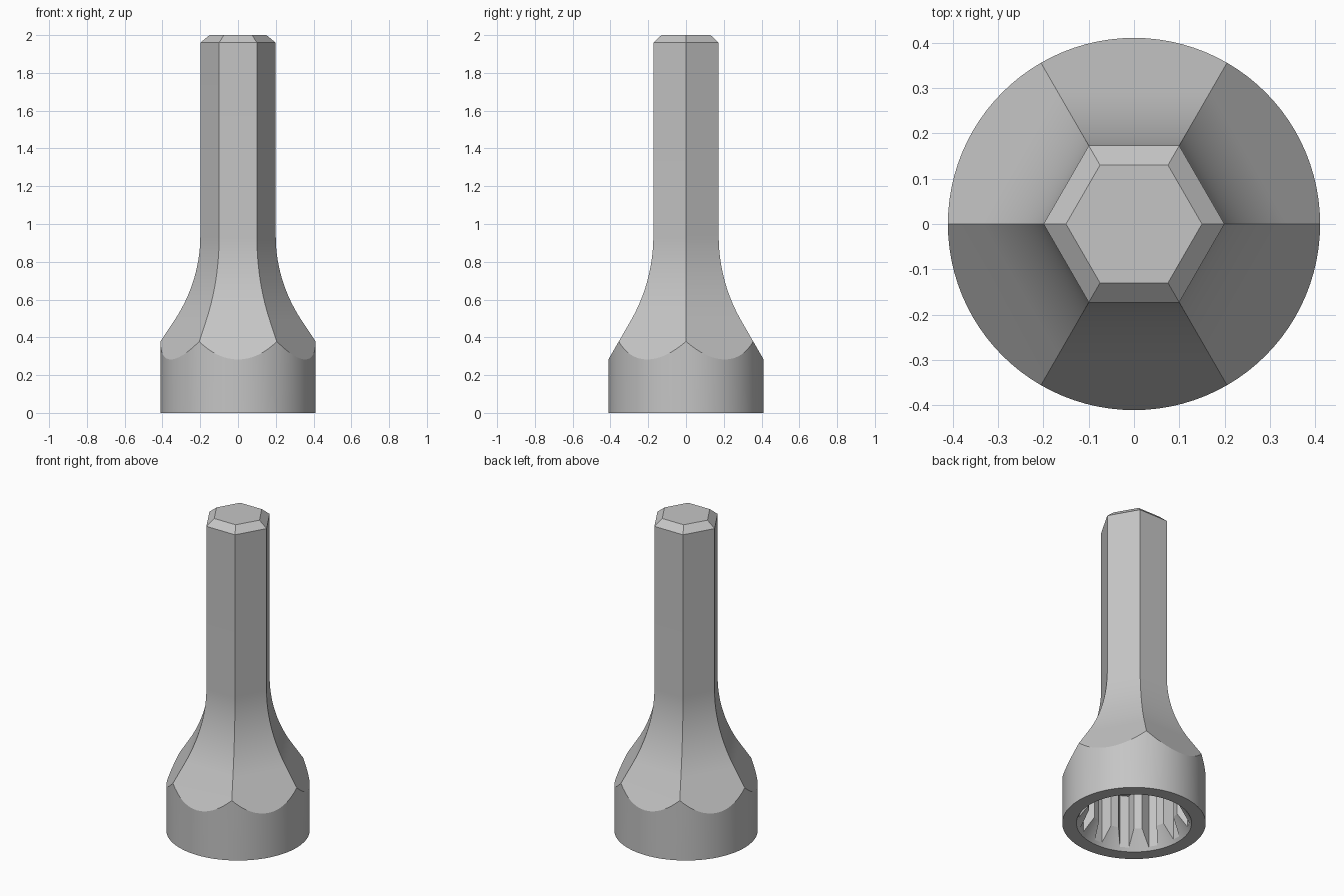
import bpy
import bmesh
from math import sin, cos, tan, pi, radians

cube = bpy.data.objects.get("Cube")
if cube:
    bpy.data.objects.remove(cube, do_unlink=True)

# Brushed steel material
steel = bpy.data.materials.new("steel_grey")
steel.use_nodes = True
COLOUR = (0.56, 0.56, 0.56, 1)
steel.diffuse_color = COLOUR
steel.node_tree.nodes["Principled BSDF"].inputs["Base Color"].default_value = COLOUR


def ring(radius, sides, z):
    return [(radius * cos(2 * pi * i / sides), radius * sin(2 * pi * i / sides), z)
            for i in range(sides)]


def loft(name, rings):
    """Closed solid through a stack of equal-sized rings."""
    bm = bmesh.new()
    loops = [[bm.verts.new(p) for p in r] for r in rings]
    n = len(loops[0])
    for low, high in zip(loops, loops[1:]):
        for i in range(n):
            j = (i + 1) % n
            bm.faces.new((low[i], low[j], high[j], high[i]))
    bm.faces.new(loops[0][::-1])
    bm.faces.new(loops[-1])
    bmesh.ops.recalc_face_normals(bm, faces=bm.faces)
    mesh = bpy.data.meshes.new(name)
    bm.to_mesh(mesh)
    bm.free()
    mesh.materials.append(steel)
    obj = bpy.data.objects.new(name, mesh)
    bpy.context.collection.objects.link(obj)
    return obj


def combine(target, tool, operation):
    """Apply a boolean and discard the tool."""
    bpy.context.view_layer.objects.active = target
    mod = target.modifiers.new(operation.lower(), 'BOOLEAN')
    mod.operation = operation
    mod.solver = 'EXACT'
    mod.object = tool
    bpy.ops.object.modifier_apply(modifier=mod.name)
    bpy.data.objects.remove(tool, do_unlink=True)


# Hexagonal shank with a tangent-arc flare and bevelled tip, as (apothem, z)
SHANK, BEND, SLOPE = 0.173, 0.9, radians(30)
arc_top = 0.695 + BEND * tan(SLOPE / 2)
profile = []
for k in range(25):
    a = SLOPE * (1 - k / 24)
    profile.append((SHANK + BEND * (1 - cos(a)), arc_top - BEND * sin(a)))
start_a, start_z = profile[0]
profile.insert(0, (start_a + (start_z + 0.1) * tan(SLOPE), -0.1))
profile += [(SHANK, 1.96), (0.13, 2.0)]
driver = loft("hex_drive_socket", [ring(a / cos(pi / 6), 6, z) for a, z in profile])

# Round collar trims the flare into scalloped arcs
RADIUS = 0.411
combine(driver, loft("collar_trim", [ring(RADIUS, 96, 0), ring(RADIUS, 96, 2.2)]),
        'INTERSECT')

# Twelve-groove spline recess
TEETH, ROOT, TIP = 12, 0.318, 0.262


def spline(z):
    points = []
    for i in range(TEETH):
        mid = 2 * pi * i / TEETH
        for r, offset in ((ROOT, -0.08), (ROOT, 0.08), (TIP, 0.17), (TIP, 0.354)):
            points.append((r * cos(mid + offset), r * sin(mid + offset), z))
    return points


combine(driver, loft("spline_cutter", [spline(-0.1), spline(0.36)]), 'DIFFERENCE')

# Conical lead-in at the mouth
combine(driver, loft("mouth_cutter", [ring(0.36, 72, -0.05), ring(0.24, 72, 0.15)]),
        'DIFFERENCE')

# Smooth curves, crisp edges
bpy.ops.object.select_all(action='DESELECT')
driver.select_set(True)
bpy.context.view_layer.objects.active = driver
bpy.ops.object.shade_smooth_by_angle(angle=radians(20))
